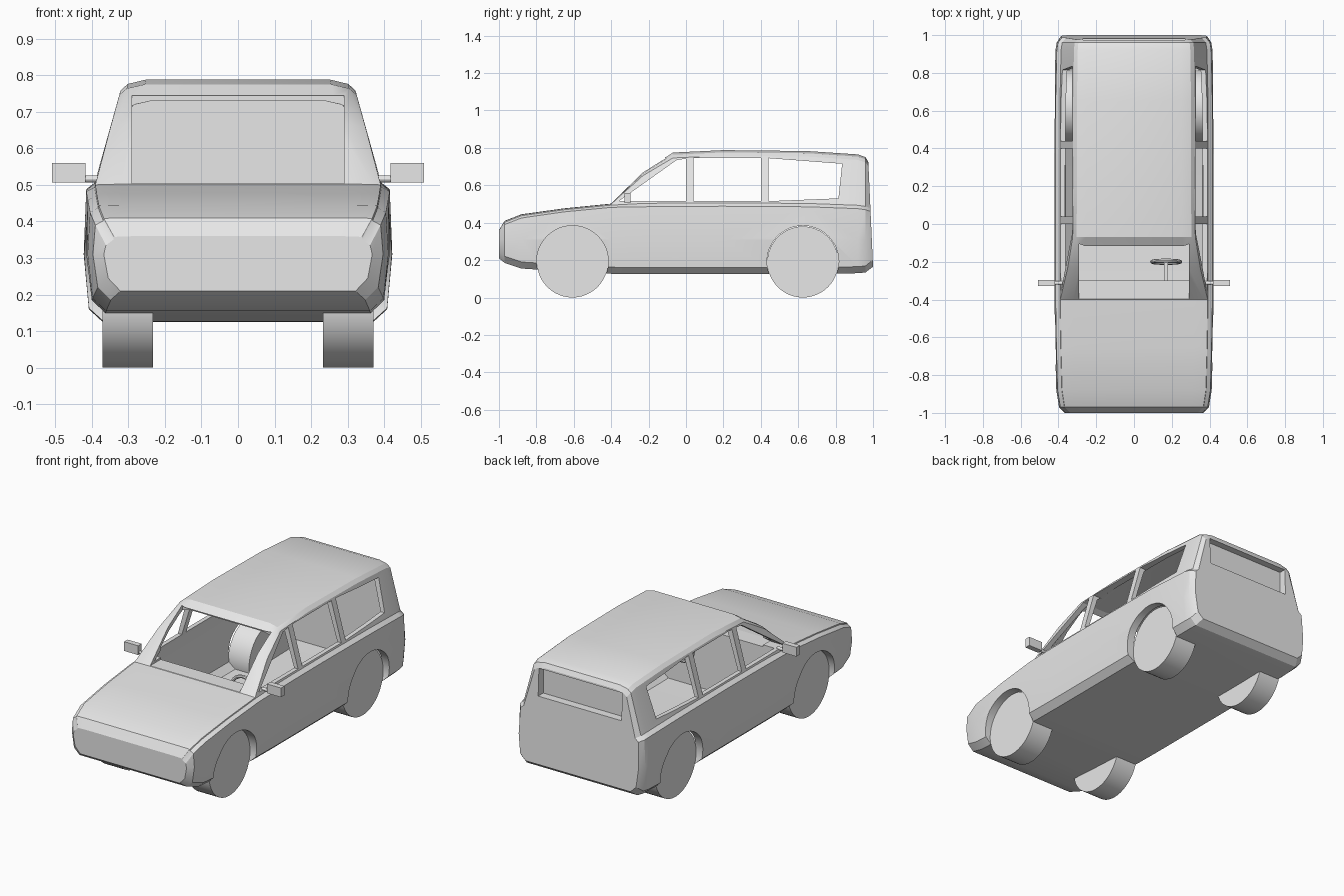
import bpy
import bmesh
from math import radians, pi
from mathutils import Matrix

default = bpy.data.objects.get("Cube")
if default:
    bpy.data.objects.remove(default, do_unlink=True)

grey = bpy.data.materials.new("plain_grey")
grey.use_nodes = True
grey.diffuse_color = (0.8, 0.8, 0.8, 1)
grey.node_tree.nodes["Principled BSDF"].inputs["Base Color"].default_value = (0.8, 0.8, 0.8, 1)


def make(name, bm):
    bmesh.ops.recalc_face_normals(bm, faces=bm.faces[:])
    mesh = bpy.data.meshes.new(name)
    bm.to_mesh(mesh)
    bm.free()
    mesh.materials.append(grey)
    ob = bpy.data.objects.new(name, mesh)
    bpy.context.collection.objects.link(ob)
    return ob


def box(name, x0, x1, y0, y1, z0, z1):
    bm = bmesh.new()
    bmesh.ops.create_cube(bm, size=1)
    for v in bm.verts:
        v.co.x = x1 if v.co.x > 0 else x0
        v.co.y = y1 if v.co.y > 0 else y0
        v.co.z = z1 if v.co.z > 0 else z0
    return make(name, bm)


def cylinder(name, x0, x1, y, z, radius, segments=48):
    bm = bmesh.new()
    turn = Matrix.Translation(((x0 + x1) / 2, y, z)) @ Matrix.Rotation(pi / 2, 4, 'Y')
    bmesh.ops.create_cone(bm, cap_ends=True, segments=segments, radius1=radius,
                          radius2=radius, depth=abs(x1 - x0), matrix=turn)
    return make(name, bm)


def side_prism(name, outline):
    """Side outline (y, z) pushed right through the width."""
    bm = bmesh.new()
    face = bm.faces.new([bm.verts.new((-0.7, y, z)) for y, z in outline])
    new = bmesh.ops.extrude_face_region(bm, geom=[face])["geom"]
    for v in new:
        if isinstance(v, bmesh.types.BMVert):
            v.co.x = 0.7
    return make(name, bm)


def section(station, inset):
    """Half cross-section from the floor edge up to the roof."""
    y, floor, belt, top, s = station
    h = top - belt
    z4 = belt + min(0.018, h * 0.6)
    z5 = top - 0.1 * h
    x5 = 0.392 * s - 0.28 * (z5 - z4)
    pts = [(0.37 * s, floor), (0.408 * s, floor + 0.035), (0.422 * s, 0.31),
           (0.415 * s, belt), (0.392 * s, z4), (x5, z5),
           (x5 - 0.02, top - 0.04 * h), (x5 - 0.07, top)]
    if inset:
        pts = [(x - (0.045 if i < 4 else 0.025),
                z + (0.03 if i < 2 else -0.025 if i > 4 else 0))
               for i, (x, z) in enumerate(pts)]
    return pts


def loft(name, stations, inset=False):
    bm = bmesh.new()
    rings = []
    for st in stations:
        half = section(st, inset)
        full = half + [(-x, z) for x, z in reversed(half)]
        lean = 0.045 if st[0] == 1.0 else 0
        rings.append([bm.verts.new((x, st[0] - lean * (z - 0.165), z)) for x, z in full])
    for a, b in zip(rings, rings[1:]):
        for i in range(len(a)):
            j = (i + 1) % len(a)
            bm.faces.new((a[i], a[j], b[j], b[i]))
    bm.faces.new(rings[0])
    bm.faces.new(rings[-1])
    return make(name, bm)


def cut(target, tool):
    mod = target.modifiers.new("cut", 'BOOLEAN')
    mod.operation = 'DIFFERENCE'
    mod.solver = 'EXACT'
    mod.object = tool
    bpy.context.view_layer.objects.active = target
    bpy.ops.object.modifier_apply(modifier=mod.name)
    bpy.data.objects.remove(tool, do_unlink=True)


# Body stations: y, floor height, belt height, top height, width factor
stations = [
    (-1.0, 0.21, 0.335, 0.36, 0.87),
    (-0.97, 0.185, 0.39, 0.41, 0.94),
    (-0.88, 0.155, 0.425, 0.445, 0.975),
    (-0.65, 0.14, 0.458, 0.477, 0.99),
    (-0.4, 0.127, 0.482, 0.502, 1),
    (-0.23, 0.125, 0.485, 0.67, 1),
    (-0.07, 0.125, 0.487, 0.775, 1),
    (0.2, 0.125, 0.488, 0.788, 1),
    (0.65, 0.125, 0.485, 0.783, 1),
    (0.92, 0.13, 0.475, 0.765, 0.985),
    (0.96, 0.134, 0.469, 0.75, 0.97),
    (1.0, 0.165, 0.46, 0.725, 0.92),
]
body = loft("car_body", stations)

# Hollow cabin
cut(body, loft("cabin_cutter", [(-0.3, 0.126, 0.484, 0.603, 1)] + stations[5:10], True))

# Windscreen opening and recessed rear window
cut(body, box("windscreen_cutter", -0.29, 0.29, -0.5, -0.1, 0.504, 0.745))
cut(body, box("rear_window_cutter", -0.27, 0.27, 0.935, 1.2, 0.555, 0.715))

# Side windows, front to back
for outline in (
    [(-0.36, 0.515), (0.0, 0.515), (0.0, 0.742), (-0.05, 0.735)],
    [(0.04, 0.515), (0.4, 0.515), (0.4, 0.745), (0.04, 0.745)],
    [(0.44, 0.515), (0.815, 0.53), (0.835, 0.715), (0.44, 0.745)],
):
    cut(body, side_prism("side_window_cutter", outline))

smooth = [body]
for side, label in ((1, "left"), (-1, "right")):
    # Wheels sunk into round arches
    for y, place in ((-0.607, "front"), (0.625, "rear")):
        cut(body, cylinder("arch_cutter", side * 0.365, side * 0.6, y, 0.192, 0.192))
        smooth.append(cylinder(f"{place}_{label}_wheel", side * 0.233, side * 0.37,
                               y, 0.19, 0.19))
    # Door mirrors on short stalks
    xs = sorted((side * 0.417, side * 0.508))
    box(f"{label}_mirror", xs[0], xs[1], -0.328, -0.296, 0.506, 0.56)
    smooth.append(cylinder(f"{label}_mirror_stalk", side * 0.375, side * 0.42,
                           -0.312, 0.516, 0.009, 12))

# Steering wheel and column
bpy.ops.mesh.primitive_torus_add(major_radius=0.075, minor_radius=0.01,
                                 major_segments=28, minor_segments=8,
                                 location=(0.17, -0.2, 0.41),
                                 rotation=(radians(85), 0, 0))
steering = bpy.context.object
steering.name = "steering_wheel"
steering.data.materials.append(grey)
smooth.append(steering)
box("steering_column", 0.16, 0.18, -0.31, -0.19, 0.4, 0.42)
box("steering_spoke", 0.1, 0.24, -0.206, -0.194, 0.4, 0.42)

# Smooth shading with crisp edges
bpy.ops.object.select_all(action='DESELECT')
for ob in smooth:
    ob.select_set(True)
bpy.context.view_layer.objects.active = body
bpy.ops.object.shade_smooth_by_angle(angle=radians(25))
